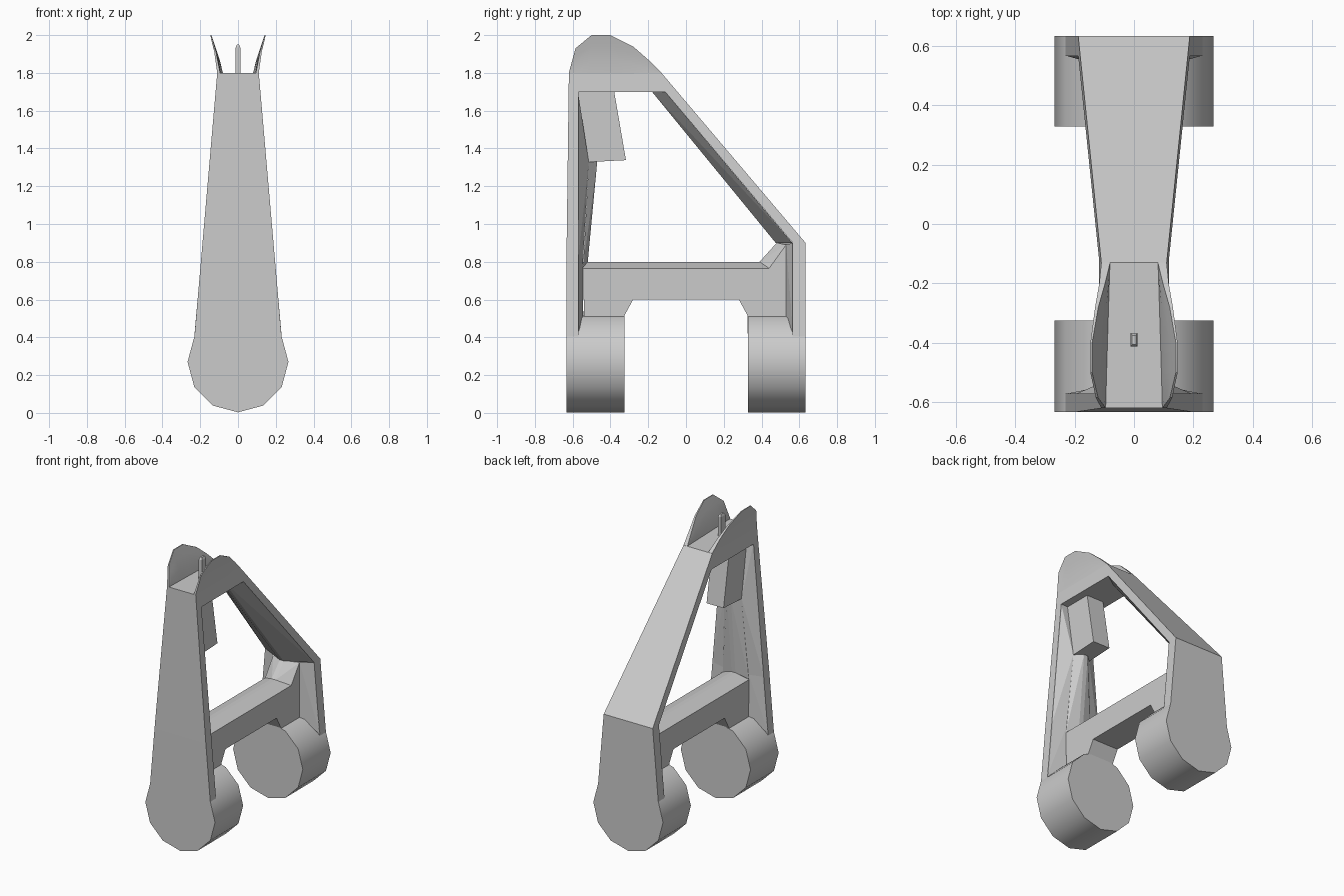
import bpy
import bmesh
from math import sin, cos, pi, radians

cube = bpy.data.objects.get("Cube")
if cube:
    bpy.data.objects.remove(cube, do_unlink=True)

grey = bpy.data.materials.new("mid grey")
grey.use_nodes = True
grey.diffuse_color = (0.6, 0.6, 0.6, 1)
grey.node_tree.nodes["Principled BSDF"].inputs["Base Color"].default_value = (0.6, 0.6, 0.6, 1)


def finish(bm, name, smooth=False):
    bmesh.ops.recalc_face_normals(bm, faces=bm.faces[:])
    mesh = bpy.data.meshes.new(name)
    bm.to_mesh(mesh)
    bm.free()
    mesh.materials.append(grey)
    if smooth:
        mesh.shade_smooth()
        mesh.set_sharp_from_angle(angle=radians(35))
    obj = bpy.data.objects.new(name, mesh)
    bpy.context.collection.objects.link(obj)


def hull(name, points):
    """Convex solid around points mirrored across x."""
    bm = bmesh.new()
    for x, y, z in points:
        for side in (-1, 1):
            bm.verts.new((side * x, y, z))
    bmesh.ops.convex_hull(bm, input=bm.verts[:])
    loose = [v for v in bm.verts if not v.link_faces]
    bmesh.ops.delete(bm, geom=loose, context='VERTS')
    bmesh.ops.dissolve_limit(bm, angle_limit=radians(1), verts=bm.verts[:], edges=bm.edges[:])
    finish(bm, name)


def loft(name, rings, smooth=False):
    """Closed solid through rings with equal point counts."""
    bm = bmesh.new()
    loops = [[bm.verts.new(p) for p in ring] for ring in rings]
    n = len(loops[0])
    for a, b in zip(loops, loops[1:]):
        for i in range(n):
            j = (i + 1) % n
            bm.faces.new((a[i], a[j], b[j], b[i]))
    bm.faces.new(loops[0])
    bm.faces.new(loops[-1])
    finish(bm, name, smooth)


def half_width(z):
    return 0.11 + (1.8 - z) * 0.0865


END = 0.633     # half length
SIDE = 0.1      # half width of the beam
CREST = 0.015   # half width of the narrow flat along every ridge

# Tapered outer frame: front leg, top block, sloping strut and rear leg
profile = [(-END, 0.4), (-END, 0.8), (-0.62, 1.8), (-0.13, 1.8), (END, 0.9), (END, 0.4),
           (0.565, 0.4), (0.565, 0.9), (-0.11, 1.7), (-0.57, 1.7), (-0.57, 0.4)]
loft("frame", [[(s * half_width(z), y, z) for y, z in profile] for s in (-1, 1)])

# Twelve-sided foot drums
for name, y0, y1 in (("front_drum", -END, -0.325), ("rear_drum", 0.328, END)):
    loft(name, [[(0.267 * cos(i * pi / 6), y, 0.27 + 0.267 * sin(i * pi / 6))
                 for i in range(12)] for y in (y0, y1)], smooth=True)

# Cross beam with wide chamfers, and its feet on the drums
hull("cross_beam", [(SIDE, y, z) for y in (-0.55, 0.53) for z in (0.6, 0.765)]
     + [(CREST, y, 0.8) for y in (-0.55, 0.53)])
foot_profile = [(0.54, 0.42), (0.54, 0.62), (0.28, 0.62), (0.28, 0.6), (0.326, 0.515), (0.326, 0.42)]
for name, s in (("front_beam_foot", -1), ("rear_beam_foot", 1)):
    loft(name, [[(x, s * y, z) for y, z in foot_profile] for x in (-SIDE, SIDE)])

# Corner gusset between beam and rear leg
hull("corner_gusset", [(CREST, 0.39, 0.8), (CREST, 0.48, 0.9), (CREST, 0.565, 0.9),
                       (SIDE, 0.44, 0.765), (SIDE, 0.53, 0.89), (SIDE, 0.55, 0.7),
                       (SIDE, 0.565, 0.89)])

# Raised inner ridges on the legs and the strut
hull("rear_leg_ridge", [(0.23, 0.567, 0.42), (0.187, 0.567, 0.9),
                        (SIDE, 0.53, 0.5), (SIDE, 0.53, 0.89)])
hull("front_leg_lower_ridge", [(0.23, -0.572, 0.42), (0.195, -0.572, 0.8),
                               (SIDE, -0.545, 0.5), (SIDE, -0.545, 0.8)])
hull("front_leg_upper_ridge", [(0.195, -0.572, 0.8), (0.116, -0.572, 1.7),
                               (SIDE, -0.545, 0.8), (0.065, -0.515, 1.33)])
hull("front_leg_rib", [(SIDE, -0.545, 0.77), (CREST, -0.52, 0.8),
                       (0.065, -0.515, 1.33), (CREST, -0.47, 1.33)])
hull("strut_ridge", [(0.116, -0.11, 1.7), (0.187, 0.563, 0.9),
                     (CREST, -0.18, 1.7), (CREST, 0.475, 0.9)])

# Slanted box hanging below the top block
hull("hanging_box", [(0.065, y, z) for y, z in
                     ((-0.575, 1.7), (-0.38, 1.7), (-0.318, 1.338), (-0.515, 1.328))])

# Flared, curved ears either side of the top block
outline = [(-0.62, 1.801), (-0.585, 1.93), (-0.5, 2.0), (-0.4, 2.0),
           (-0.28, 1.94), (-0.2, 1.87), (-0.13, 1.801)]
levels = (0, 0.35, 0.7, 1)
for name, s in (("left_ear", 1), ("right_ear", -1)):
    rings = []
    for y, top in outline:
        foot = 0.095 - 0.03 * (y + 0.62)
        outer, inner = [], []
        for t in levels:
            z = 1.795 + (top - 1.795) * t
            rise = max(0, (z - 1.8) / 0.2)
            outer.append((s * (0.11 + 0.037 * rise ** 1.6), y, z))
            inner.append((s * (foot + (0.141 - foot) * rise ** 1.3), y, z))
        rings.append(outer + inner[::-1])
    loft(name, rings, smooth=True)

# Small upright pin between the ears
hull("pin", [(0.012, y, z) for y in (-0.413, -0.367) for z in (1.79, 1.935)]
     + [(0.006, y, 1.95) for y in (-0.405, -0.375)])
